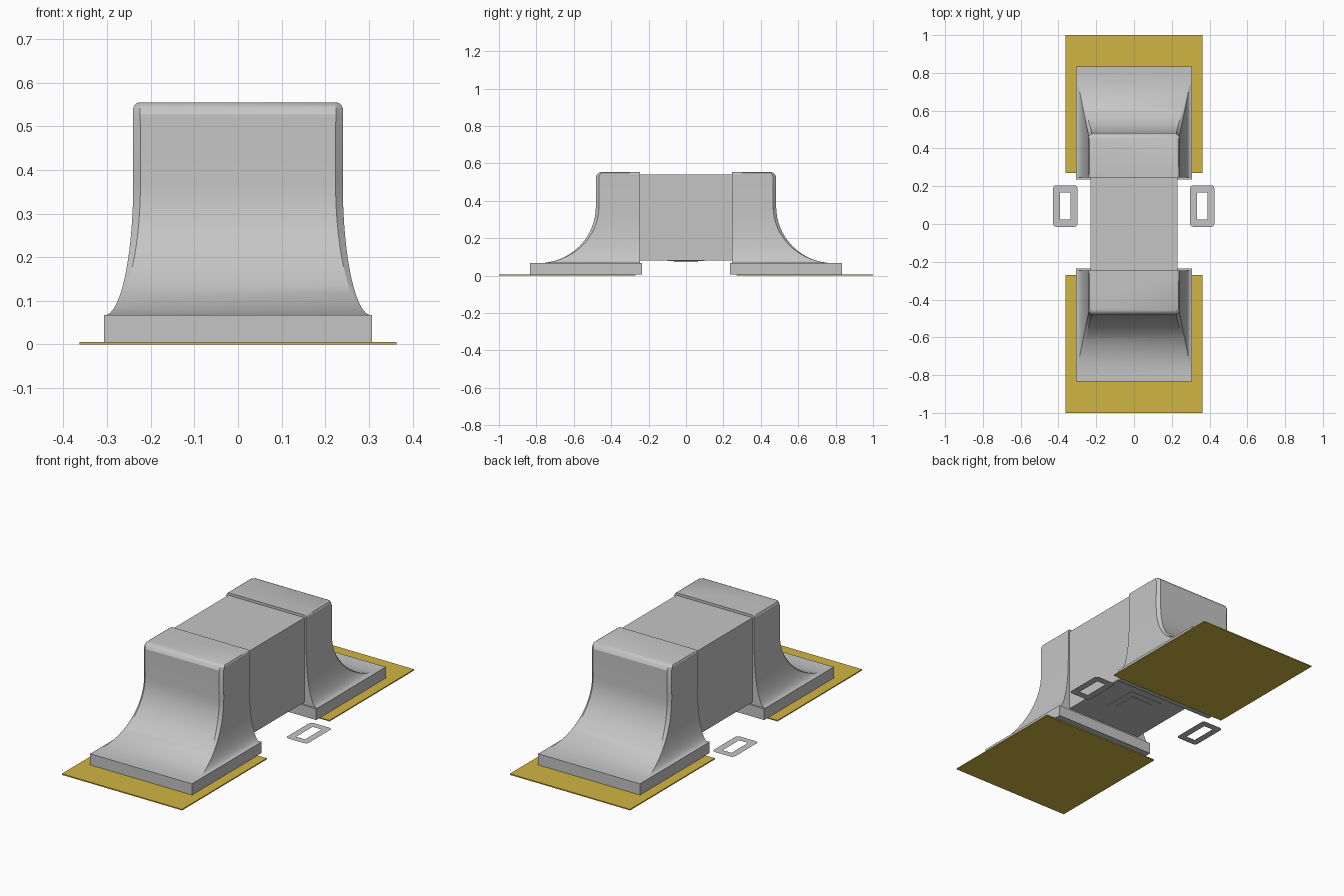
import bpy, bmesh, math

cube = bpy.data.objects.get("Cube")
if cube:
    bpy.data.objects.remove(cube, do_unlink=True)


def material(name, rgb):
    m = bpy.data.materials.new(name)
    m.use_nodes = True
    m.diffuse_color = (*rgb, 1)
    m.node_tree.nodes["Principled BSDF"].inputs["Base Color"].default_value = (*rgb, 1)
    return m


GREY = material("light_grey", (0.56, 0.56, 0.56))
YELLOW = material("mustard_yellow", (0.64, 0.46, 0.055))


def finish(name, bm, mat, smooth=False):
    bmesh.ops.recalc_face_normals(bm, faces=bm.faces)
    mesh = bpy.data.meshes.new(name)
    bm.to_mesh(mesh)
    bm.free()
    mesh.materials.append(mat)
    ob = bpy.data.objects.new(name, mesh)
    bpy.context.collection.objects.link(ob)
    if smooth:
        bpy.ops.object.select_all(action='DESELECT')
        ob.select_set(True)
        bpy.context.view_layer.objects.active = ob
        bpy.ops.object.shade_smooth_by_angle(angle=math.radians(25))
    return ob


def box(name, lo, hi, mat):
    bm = bmesh.new()
    bmesh.ops.create_cube(bm, size=1)
    for v in bm.verts:
        v.co = [(a + b) / 2 + c * (b - a) for a, b, c in zip(lo, hi, v.co)]
    return finish(name, bm, mat)


def flared_column(name, sy):
    """Loft of stacked sections: wide at the foot, swept up to a chamfered top."""
    back, levels = 0.245, []  # each level: z, half width, front distance, corner cut
    steps = 16
    for i in range(steps + 1):
        a = math.pi / 2 * (1 - i / steps)
        flare = 1 - math.cos(a)
        levels.append((0.37 - 0.303 * math.sin(a), 0.24 + 0.065 * flare,
                       0.482 + 0.305 * flare, 0.016 * (1 - flare) + 0.0005))
    levels += [(0.527, 0.24, 0.482, 0.016),
               (0.542, 0.24, 0.475, 0.016),
               (0.55, 0.236, 0.466, 0.014),
               (0.554, 0.229, 0.457, 0.012)]
    bm = bmesh.new()
    rings = []
    for z, w, f, c in levels:
        section = [(-w, back), (-w, f - c), (-w + c, f), (w - c, f), (w, f - c), (w, back)]
        rings.append([bm.verts.new((x, y * sy, z)) for x, y in section])
    for low, high in zip(rings, rings[1:]):
        for i in range(6):
            j = (i + 1) % 6
            bm.faces.new((low[i], low[j], high[j], high[i]))
    bm.faces.new(rings[0])
    bm.faces.new(rings[-1])
    return finish(name, bm, GREY, smooth=True)


def flat_frame(name, cx, cy):
    """Flat ring with rounded outer corners and a rectangular opening."""
    w, h, r, iw, ih = 0.065, 0.11, 0.018, 0.027, 0.071
    bm = bmesh.new()
    outer, inner = [], []
    for k, (sx, sy) in enumerate([(1, 1), (-1, 1), (-1, -1), (1, -1)]):
        for s in range(4):
            a = math.pi / 2 * (k + s / 3)
            outer.append(bm.verts.new((cx + sx * (w - r) + r * math.cos(a),
                                       cy + sy * (h - r) + r * math.sin(a), 0.003)))
        inner.append(bm.verts.new((cx + sx * iw, cy + sy * ih, 0.003)))
    for k in range(4):
        for s in range(3):
            bm.faces.new((outer[4 * k + s], outer[4 * k + s + 1], inner[k]))
        n = (k + 1) % 4
        bm.faces.new((outer[4 * k + 3], outer[4 * n], inner[n], inner[k]))
    return finish(name, bm, GREY)


# Front and back ends: ground plate, plinth and flared column
for label, s in (("front", -1), ("back", 1)):
    def span(a, b):
        return sorted((a * s, b * s))
    y0, y1 = span(0.27, 1.0)
    box(label + "_ground_plate", (-0.363, y0, 0), (0.363, y1, 0.006), YELLOW)
    y0, y1 = span(0.235, 0.835)
    box(label + "_plinth", (-0.307, y0, 0.006), (0.307, y1, 0.067), GREY)
    flared_column(label + "_column", s)

# Body bridging the two columns
box("bridge_body", (-0.23, -0.25, 0.08), (0.23, 0.25, 0.54), GREY)

# Nested square panels under the body
box("underside_panel", (-0.1, -0.1, 0.077), (0.1, 0.1, 0.081), GREY)
box("underside_inner_panel", (-0.065, -0.065, 0.074), (0.065, 0.065, 0.078), GREY)

# Flat frames on the ground at either side
flat_frame("left_frame", 0.361, 0.095)
flat_frame("right_frame", -0.364, 0.095)
